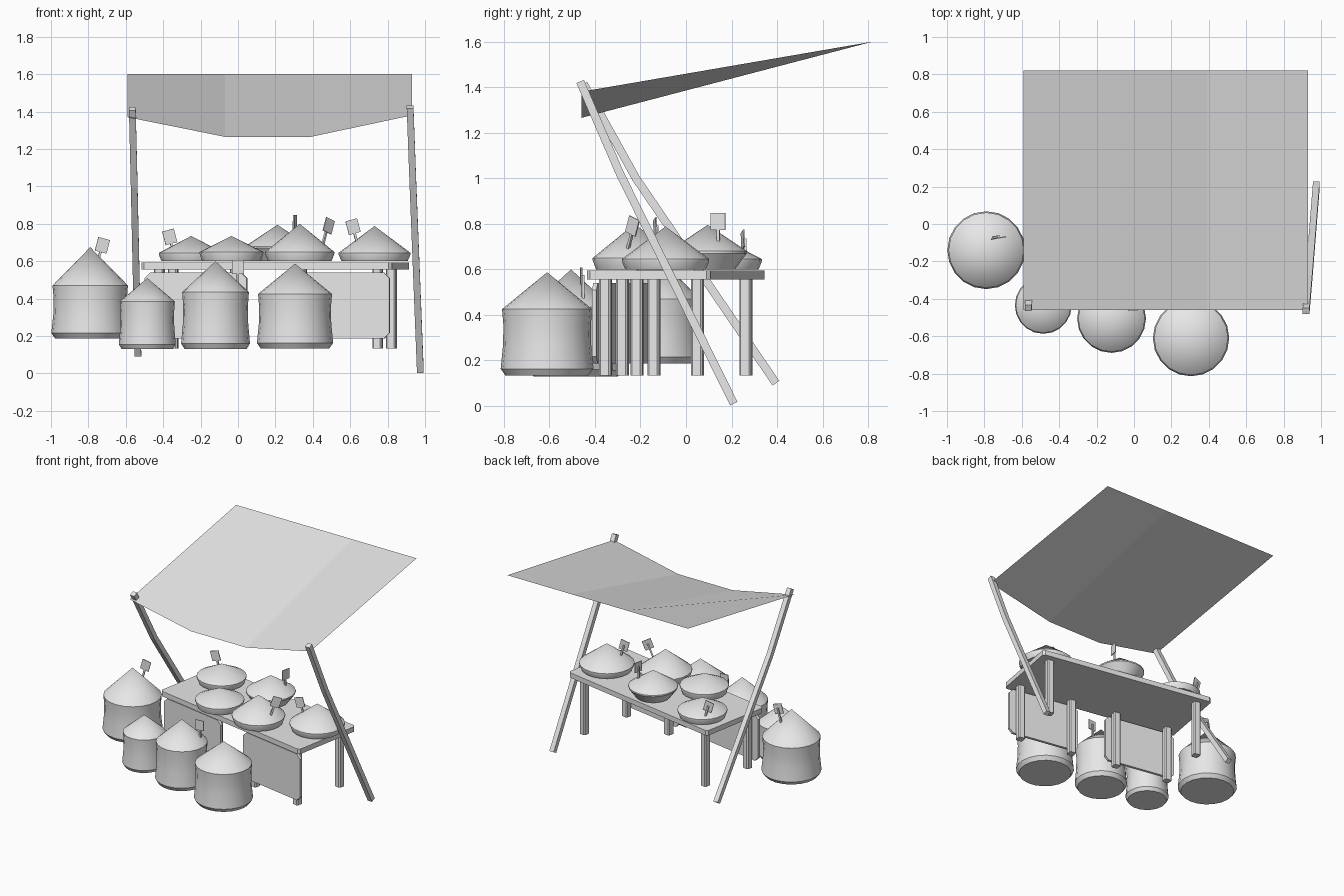
import bpy, bmesh
from math import radians, sin, cos, tau
from mathutils import Matrix, Vector

cube = bpy.data.objects.get("Cube")
if cube:
    bpy.data.objects.remove(cube, do_unlink=True)

grey = bpy.data.materials.new("plain_grey")
grey.use_nodes = True
grey.diffuse_color = (0.8, 0.8, 0.8, 1)
for node in grey.node_tree.nodes:
    if node.type == 'BSDF_PRINCIPLED':
        node.inputs["Base Color"].default_value = (0.8, 0.8, 0.8, 1)


def finish(name, bm, smooth=None, closed=True):
    if closed:
        bmesh.ops.recalc_face_normals(bm, faces=bm.faces)
    mesh = bpy.data.meshes.new(name)
    bm.to_mesh(mesh)
    bm.free()
    mesh.materials.append(grey)
    if smooth:
        mesh.shade_smooth()
        mesh.set_sharp_from_angle(angle=radians(smooth))
    obj = bpy.data.objects.new(name, mesh)
    bpy.context.collection.objects.link(obj)
    return obj


def prism(name, w, h, depth, chamfer, matrix):
    """Rectangle with cut corners, extruded along local z and centred."""
    bm = bmesh.new()
    a, b, c = w / 2, h / 2, chamfer
    outline = []
    for sx, sy in ((1, 1), (-1, 1), (-1, -1), (1, -1)):
        if c:
            pair = [(sx * a, sy * (b - c)), (sx * (a - c), sy * b)]
            outline += pair if sx * sy > 0 else pair[::-1]
        else:
            outline.append((sx * a, sy * b))
    face = bm.faces.new([bm.verts.new((x, y, -depth / 2)) for x, y in outline])
    top = bmesh.ops.extrude_face_region(bm, geom=[face])["geom"]
    bmesh.ops.translate(bm, vec=(0, 0, depth),
                        verts=[v for v in top if isinstance(v, bmesh.types.BMVert)])
    bm.transform(matrix)
    return finish(name, bm)


def revolve(name, profile, centre, sides=20):
    """Turn (radius, height) points around a vertical axis."""
    bm = bmesh.new()
    rings = []
    for r, z in profile:
        count = sides if r else 1
        rings.append([bm.verts.new((centre[0] + r * cos(tau * i / sides),
                                    centre[1] + r * sin(tau * i / sides), z))
                      for i in range(count)])
    for low, high in zip(rings, rings[1:]):
        for i in range(sides):
            j = (i + 1) % sides
            if len(low) == 1:
                bm.faces.new((low[0], high[j], high[i]))
            elif len(high) == 1:
                bm.faces.new((low[i], low[j], high[0]))
            else:
                bm.faces.new((low[i], low[j], high[j], high[i]))
    return finish(name, bm, smooth=30)


# Sloping canopy sheet, sagging along its front edge
bm = bmesh.new()
xs = (-0.59, -0.07, 0.39, 0.93)
front = [bm.verts.new((x, -0.46, z)) for x, z in zip(xs, (1.37, 1.265, 1.265, 1.38))]
back = [bm.verts.new((x, 0.82, 1.6)) for x in xs]
for i in range(3):
    bm.faces.new((front[i], front[i + 1], back[i + 1], back[i]))
finish("canopy", bm, closed=False)


# Bent square poles
def pole(name, points, half):
    bm = bmesh.new()
    pts = [Vector(p) for p in points]
    rings = []
    for i, p in enumerate(pts):
        d = (pts[min(i + 1, len(pts) - 1)] - pts[max(i - 1, 0)]).normalized()
        across = Vector((0, -d.z, d.y)).normalized() * half
        side = Vector((half, 0, 0))
        rings.append([bm.verts.new(p + q) for q in
                      (side + across, across - side, -side - across, side - across)])
    for a, b in zip(rings, rings[1:]):
        for i in range(4):
            j = (i + 1) % 4
            bm.faces.new((a[i], a[j], b[j], b[i]))
    bm.faces.new(rings[0])
    bm.faces.new(rings[-1])
    finish(name, bm)


pole("left_pole", [(0.975, 0.21, 0.01), (0.935, -0.29, 1.02), (0.92, -0.465, 1.425)], 0.018)
pole("right_pole", [(-0.535, 0.395, 0.1), (-0.555, -0.22, 1.0), (-0.565, -0.45, 1.415)], 0.018)

# Table, turned slightly about the vertical
table = Matrix.Translation((0.2, -0.045, 0)) @ Matrix.Rotation(radians(-10.3), 4, 'Z')
prism("table_top", 1.36, 0.55, 0.038, 0.015, table @ Matrix.Translation((0, 0, 0.575)))
legs = [(-0.593, -0.205), (-0.18, -0.205), (0.18, -0.205), (0.593, -0.205),
        (-0.593, 0.205), (0.593, 0.205)]
for u, v in legs:
    prism("table_leg", 0.052, 0.052, 0.425, 0.008, table @ Matrix.Translation((u, v, 0.345)))
for s in (-1, 1):
    place = Matrix.Translation((s * 0.388, -0.243, 0.363)) @ Matrix.Rotation(radians(90), 4, 'X')
    prism("front_panel", 0.555, 0.352, 0.02, 0.03, table @ place)

# Filled sacks: x, y, radius, base, shoulder, tip
sacks = [(-0.79, -0.14, 0.208, 0.187, 0.47, 0.675),
         (-0.485, -0.435, 0.152, 0.13, 0.385, 0.51),
         (-0.12, -0.505, 0.184, 0.13, 0.435, 0.60),
         (0.305, -0.61, 0.204, 0.134, 0.425, 0.587)]
for x, y, r, base, shoulder, tip in sacks:
    h = shoulder - base
    revolve("sack", [(0, base), (0.9 * r, base), (r, base + 0.1 * h),
                     (0.95 * r, base + 0.45 * h), (0.94 * r, base + 0.75 * h),
                     (0.97 * r, shoulder), (0, tip)], (x, y))

# Heaped bowls: x, y, radius, foot ratio, rim, tip
bowls = [(-0.25, 0.16, 0.173, 0.92, 0.645, 0.735),
         (-0.035, -0.17, 0.17, 0.92, 0.65, 0.735),
         (0.21, 0.095, 0.172, 0.7, 0.68, 0.795),
         (0.33, -0.225, 0.185, 0.92, 0.65, 0.8),
         (0.73, -0.09, 0.192, 0.92, 0.645, 0.788)]
for x, y, r, foot, rim, tip in bowls:
    revolve("heaped_bowl", [(0, 0.6), (foot * r, 0.6), (r, rim - 0.01),
                            (r, rim), (0, tip)], (x, y))

# Price tags on sticks: x, y, z, turn, lean
tags = [(-0.365, 0.25, 0.73, 10, -15), (0.305, 0.14, 0.81, 78, 0),
        (0.485, -0.235, 0.79, 45, 20), (0.615, -0.135, 0.785, 10, -15),
        (-0.725, -0.075, 0.685, 10, 15), (0.0, -0.46, 0.57, 5, 0)]
for x, y, z, turn, lean in tags:
    place = (Matrix.Translation((x, y, z)) @ Matrix.Rotation(radians(turn), 4, 'Z')
             @ Matrix.Rotation(radians(lean), 4, 'Y'))
    upright = Matrix.Rotation(radians(90), 4, 'X')
    prism("price_tag", 0.065, 0.075, 0.006, 0, place @ upright)
    prism("tag_stick", 0.012, 0.012, 0.13, 0, place @ Matrix.Translation((0, 0.008, -0.06)))
